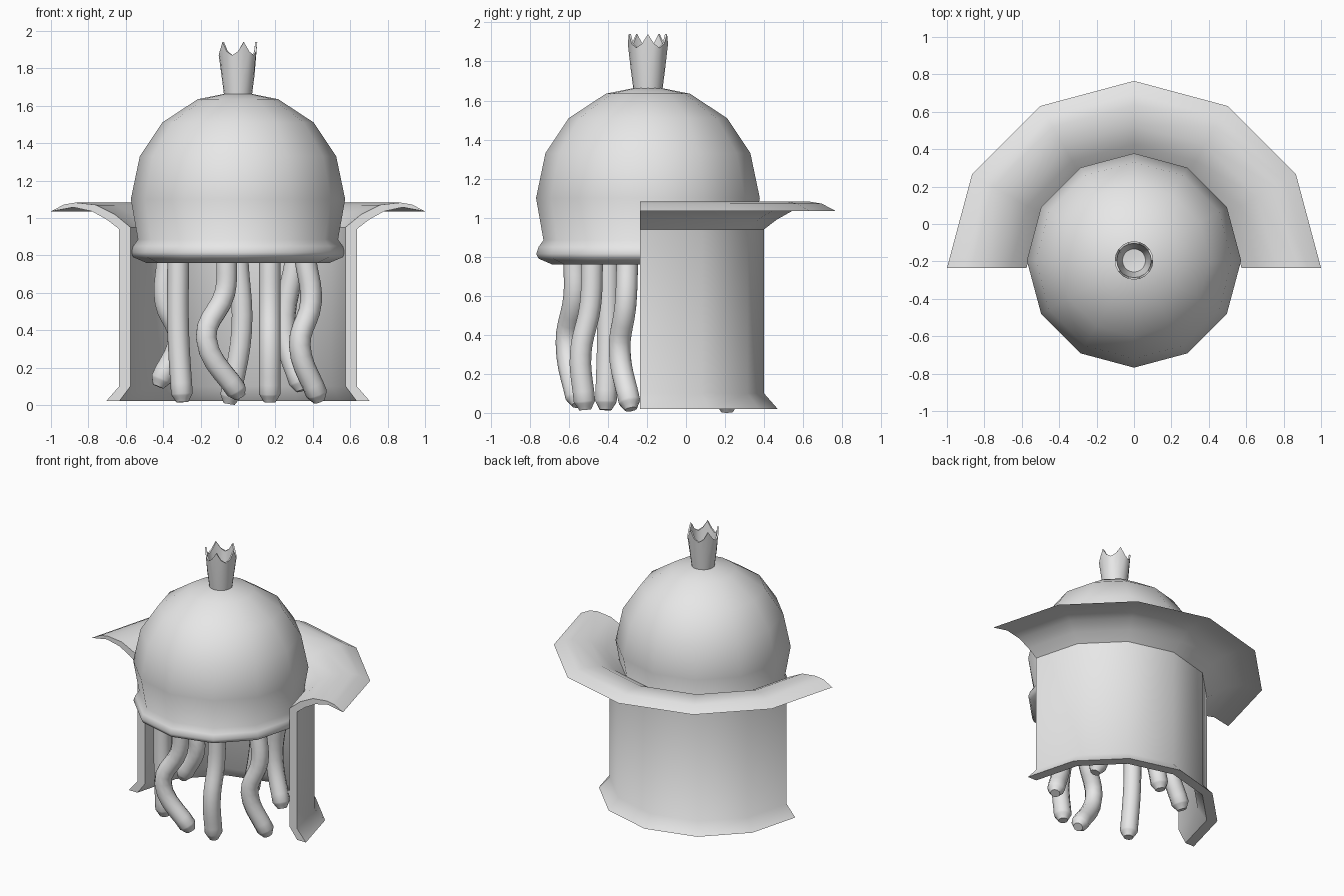
import bpy, bmesh, math
from mathutils import Vector

if "Cube" in bpy.data.objects:
    bpy.data.objects.remove(bpy.data.objects["Cube"])

grey = bpy.data.materials.new("plain_grey")
grey.use_nodes = True
grey.diffuse_color = (0.8, 0.8, 0.8, 1)
grey.node_tree.nodes["Principled BSDF"].inputs["Base Color"].default_value = (0.8, 0.8, 0.8, 1)


def smooth(obj, degrees):
    bpy.ops.object.select_all(action="DESELECT")
    obj.select_set(True)
    bpy.context.view_layer.objects.active = obj
    bpy.ops.object.shade_smooth_by_angle(angle=math.radians(degrees))


def revolve(name, profile, steps, centre_y, sweep=360, closed=False, lift=None, degrees=45):
    """Turn an (r, z) profile around a vertical axis; cap whatever stays open."""
    bm = bmesh.new()
    full = sweep == 360
    rings = []
    for i in range(steps if full else steps + 1):
        a = math.radians(sweep) * i / steps
        ring = []
        for r, z in profile:
            if lift:
                z += lift(z, i)
            ring.append(bm.verts.new((r * math.cos(a), centre_y + r * math.sin(a), z)))
        rings.append(ring)
    n = len(profile)
    for i in range(steps):
        a, b = rings[i], rings[(i + 1) % len(rings)]
        for j in range(n if closed else n - 1):
            k = (j + 1) % n
            bm.faces.new((a[j], b[j], b[k], a[k]))
    if not full:
        bm.faces.new(rings[0])
        bm.faces.new(rings[-1][::-1])
    elif not closed:
        bm.faces.new([ring[0] for ring in rings])
        bm.faces.new([ring[-1] for ring in rings])
    bmesh.ops.recalc_face_normals(bm, faces=bm.faces)
    mesh = bpy.data.meshes.new(name)
    bm.to_mesh(mesh)
    bm.free()
    obj = bpy.data.objects.new(name, mesh)
    bpy.context.collection.objects.link(obj)
    mesh.materials.append(grey)
    smooth(obj, degrees)
    return obj


# Bell-shaped body with a rolled lip
revolve("bell_body", [(0.49, 0.76), (0.56, 0.79), (0.572, 0.815), (0.56, 0.85),
                      (0.535, 0.885), (0.573, 1.1), (0.525, 1.33), (0.405, 1.51),
                      (0.215, 1.635), (0.05, 1.668)], 12, -0.195, degrees=50)


# Hollow crown with five points
def crown_points(z, i):
    return (0.07, 0.02, 0, 0.02)[i % 4] if z > 1.86 else 0


revolve("crown", [(0.075, 1.66), (0.088, 1.76), (0.103, 1.87), (0.092, 1.87),
                  (0.075, 1.76), (0.062, 1.69), (0.02, 1.685)],
        20, -0.195, lift=crown_points)

# Half-round cape with a broad flared collar and a flared hem
outer = [(0.705, 0.02), (0.635, 0.1), (0.635, 0.94), (0.7, 0.99), (0.78, 1.035),
         (0.88, 1.057), (1.0, 1.035)]
inner = [(0.93, 1.072), (0.87, 1.082), (0.76, 1.07), (0.66, 1.02), (0.575, 0.95),
         (0.575, 0.1), (0.635, 0.02)]
revolve("cape", outer + inner, 6, -0.235, sweep=180, closed=True)

# Seven wavy tentacles: top, middle and foot positions
tentacles = {
    "back": [(0, 0.2, 0.78), (0.02, 0.2, 0.4), (-0.04, 0.21, 0.05)],
    "back_left": [(0.31, 0.05, 0.78), (0.25, 0.06, 0.4), (0.33, 0.02, 0.12)],
    "left": [(0.36, -0.3, 0.78), (0.39, -0.31, 0.55), (0.33, -0.34, 0.32), (0.42, -0.29, 0.06)],
    "front_left": [(0.17, -0.48, 0.78), (0.17, -0.49, 0.55), (0.17, -0.54, 0.3), (0.17, -0.52, 0.06)],
    "front": [(-0.06, -0.57, 0.78), (-0.07, -0.57, 0.6), (-0.17, -0.61, 0.36), (-0.01, -0.56, 0.08)],
    "front_right": [(-0.32, -0.4, 0.78), (-0.32, -0.4, 0.4), (-0.3, -0.41, 0.06)],
    "back_right": [(-0.38, -0.03, 0.78), (-0.39, -0.03, 0.55), (-0.32, -0.01, 0.36), (-0.41, -0.02, 0.14)],
}
for place, points in tentacles.items():
    points = [Vector(p) for p in points]
    # Short tapered tip continues the last direction
    tip = points[-1] + (points[-1] - points[-2]).normalized() * 0.045
    curve = bpy.data.curves.new(place + "_tentacle", "CURVE")
    curve.dimensions = "3D"
    curve.bevel_depth = 0.058
    curve.bevel_resolution = 3
    curve.resolution_u = 5
    curve.use_fill_caps = True
    spline = curve.splines.new("BEZIER")
    spline.bezier_points.add(len(points))
    for bp, p in zip(spline.bezier_points, points + [tip]):
        bp.co = p
        bp.handle_left_type = bp.handle_right_type = "AUTO"
    spline.bezier_points[-1].radius = 0.55
    obj = bpy.data.objects.new(place + "_tentacle", curve)
    bpy.context.collection.objects.link(obj)
    curve.materials.append(grey)
    bpy.ops.object.select_all(action="DESELECT")
    obj.select_set(True)
    bpy.context.view_layer.objects.active = obj
    bpy.ops.object.convert(target="MESH")
    smooth(bpy.context.object, 50)
